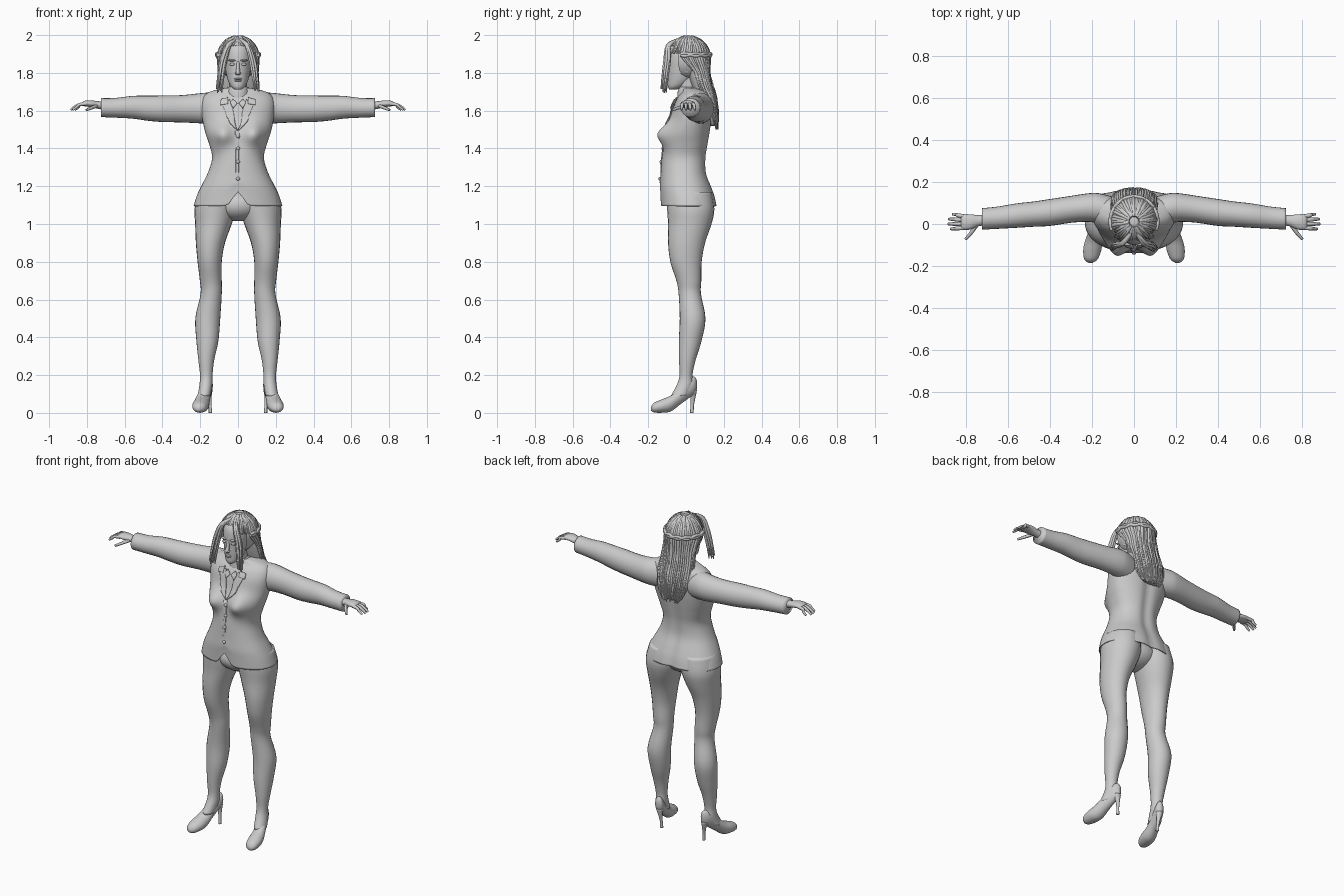
import bpy, bmesh, math, random
from mathutils import Vector

random.seed(4)
if "Cube" in bpy.data.objects:
    bpy.data.objects.remove(bpy.data.objects["Cube"])

grey = bpy.data.materials.new("plain grey")
grey.use_nodes = True
colour = (0.6, 0.6, 0.6, 1)
grey.diffuse_color = colour
grey.node_tree.nodes["Principled BSDF"].inputs["Base Color"].default_value = colour


def finish(name, bm):
    """Turn a bmesh into a smooth shaded object."""
    bmesh.ops.recalc_face_normals(bm, faces=bm.faces[:])
    mesh = bpy.data.meshes.new(name)
    bm.to_mesh(mesh)
    bm.free()
    mesh.materials.append(grey)
    for face in mesh.polygons:
        face.use_smooth = True
    ob = bpy.data.objects.new(name, mesh)
    bpy.context.collection.objects.link(ob)
    return ob


def spline(rows, k=4):
    """Pass a smooth curve through rows of numbers."""
    out = []
    for i in range(len(rows) - 1):
        a, b, c, d = (rows[max(i - 1, 0)], rows[i], rows[i + 1],
                      rows[min(i + 2, len(rows) - 1)])
        for j in range(k):
            t = j / k
            out.append([q + (r - p) * t / 2 + (p - 2.5 * q + 2 * r - s / 2) * t * t
                        + (1.5 * (q - r) + (s - p) / 2) * t ** 3
                        for p, q, r, s in zip(a, b, c, d)])
    return out + [list(rows[-1])]


def loft(name, rows, plane="xy", side=1, sides=24, power=1, open_start=False, shape=None):
    """Skin rings given as centre x, y, z and two half widths in a plane."""
    bm = bmesh.new()
    u, v = ("xyz".index(c) for c in plane)
    rings = []
    for x, y, z, hu, hv in spline(rows):
        ring = []
        for i in range(sides):
            a = math.tau * i / sides
            ca, sa = math.cos(a), math.sin(a)
            p = Vector((x, y, z))
            p[u] += max(hu, .001) * math.copysign(abs(ca) ** power, ca)
            p[v] += max(hv, .001) * math.copysign(abs(sa) ** power, sa)
            if shape:
                p = shape(p)
            p.x *= side
            ring.append(bm.verts.new(p))
        rings.append(ring)
    for r, s in zip(rings, rings[1:]):
        for i in range(sides):
            j = (i + 1) % sides
            bm.faces.new((r[i], r[j], s[j], s[i]))
    if not open_start:
        bm.faces.new(rings[0])
    bm.faces.new(rings[-1])
    return finish(name, bm)


def ellipsoid(name, centre, size, cut=None):
    bm = bmesh.new()
    bmesh.ops.create_uvsphere(bm, u_segments=24, v_segments=16, radius=1)
    for v in bm.verts:
        v.co = Vector([c + s * q for c, s, q in zip(centre, size, v.co)])
    if cut:
        gone = [f for f in bm.faces if cut(f.calc_center_median())]
        bmesh.ops.delete(bm, geom=gone, context="FACES")
    return finish(name, bm)


def strands(name, paths, radius, taper=.35):
    """Round tapering tubes along smooth paths, as one mesh."""
    curve = bpy.data.curves.new(name, "CURVE")
    curve.dimensions = "3D"
    curve.bevel_depth = radius
    curve.bevel_resolution = 1
    curve.use_fill_caps = True
    for path in paths:
        pts = spline(path, 3)
        sp = curve.splines.new("POLY")
        sp.points.add(len(pts) - 1)
        for i, (sp_pt, p) in enumerate(zip(sp.points, pts)):
            sp_pt.co = (*p, 1)
            sp_pt.radius = 1 - (1 - taper) * (i / (len(pts) - 1)) ** 2
    temp = bpy.data.objects.new(name, curve)
    bpy.context.collection.objects.link(temp)
    bpy.context.view_layer.update()
    bm = bmesh.new()
    mesh = bpy.data.meshes.new_from_object(temp.evaluated_get(bpy.context.evaluated_depsgraph_get()))
    bm.from_mesh(mesh)
    bpy.data.objects.remove(temp)
    return finish(name, bm)


def plate(name, outline, side, target, lift=.004):
    """A thin cloth panel laid onto the jacket."""
    bm = bmesh.new()
    bm.faces.new([bm.verts.new((side * x, -.13, z)) for x, z in outline])
    bmesh.ops.subdivide_edges(bm, edges=bm.edges[:], cuts=7, use_grid_fill=True)
    ob = finish(name, bm)
    wrap = ob.modifiers.new("wrap", "SHRINKWRAP")
    wrap.target = target
    wrap.wrap_mode = "ABOVE_SURFACE"
    wrap.offset = lift
    thick = ob.modifiers.new("thickness", "SOLIDIFY")
    thick.thickness = .006
    thick.offset = 0


# Jacket body with bust and a rounded front hem
def jacket_shape(p):
    if p.y < 0:
        bump = math.exp(-((abs(p.x) - .085) / .052) ** 2 - ((p.z - 1.475) / .06) ** 2)
        p.y -= .05 * bump
        if p.z < 1.25:
            p.z += .075 * math.exp(-(p.x / .035) ** 2) * (1.25 - p.z) / .155
    else:
        p.y -= .012 * math.exp(-(p.x / .03) ** 2) * (p.z < 1.68)
    return p


jacket = loft("jacket", [
    (0, .015, 1.095, .235, .15), (0, .008, 1.15, .218, .145), (0, -.002, 1.2, .195, .137),
    (0, -.012, 1.27, .16, .122), (0, -.01, 1.35, .137, .118), (0, 0, 1.42, .152, .118),
    (0, .008, 1.48, .172, .12), (0, .025, 1.55, .188, .112), (0, .035, 1.62, .195, .105),
    (0, .045, 1.67, .185, .09), (0, .05, 1.7, .15, .07), (0, .035, 1.72, .07, .055)],
    sides=72, power=.9, open_start=True, shape=jacket_shape)
hem = jacket.modifiers.new("thickness", "SOLIDIFY")
hem.thickness = .006

# Front edge and buttons
plate("jacket_front_edge", [(-.012, 1.17), (.004, 1.17), (.004, 1.5), (-.012, 1.5)], 1, jacket, .001)
for z, y in ((1.465, -.122), (1.4, -.122), (1.33, -.132), (1.24, -.138)):
    ellipsoid("button", (0, y, z), (.01, .008, .01))

# Neck, shirt collar and pelvis
loft("neck", [(0, .03, 1.62, .06, .055), (0, .015, 1.7, .05, .05), (0, 0, 1.78, .048, .05)])
loft("shirt_collar", [(0, .025, 1.66, .07, .072), (0, .02, 1.7, .061, .064), (0, .02, 1.725, .055, .057)])
ellipsoid("pelvis", (0, .01, 1.1), (.13, .11, .085))

for s, label in ((1, "left_"), (-1, "right_")):
    plate(label + "lapel", [(0, 1.5), (.07, 1.6), (.1, 1.665), (.05, 1.7)], s, jacket)
    plate(label + "collar_notch", [(.06, 1.66), (.11, 1.655), (.11, 1.7), (.06, 1.72)], s, jacket, .007)
    plate(label + "shirt_point", [(.004, 1.665), (.028, 1.625), (.045, 1.67), (.03, 1.7)], s, jacket, .009)

    # Sleeve
    loft(label + "sleeve", [
        (.1, .06, 1.61, .07, .085), (.17, .075, 1.613, .072, .082), (.22, .078, 1.612, .068, .078),
        (.3, .07, 1.61, .064, .072), (.4, .055, 1.61, .064, .07), (.48, .047, 1.613, .06, .066),
        (.56, .04, 1.618, .058, .06), (.65, .03, 1.615, .053, .052), (.725, .024, 1.616, .051, .05)],
        "yz", s)

    # Hand
    loft(label + "palm", [
        (.7, .018, 1.625, .026, .024), (.74, .016, 1.63, .026, .02), (.78, .01, 1.637, .036, .018),
        (.81, .009, 1.638, .037, .015), (.825, .009, 1.635, .032, .009)], "yz", s, 16)
    fingers = [[(s * .805, y, 1.636), (s * .84, y * 1.15, 1.632), (s * (tip - .02), y * 1.25, 1.619),
                (s * tip, y * 1.3, 1.604)]
               for y, tip in ((.036, .865), (.018, .884), (0, .886), (-.018, .875))]
    thumb = [(s * .75, -.005, 1.625), (s * .775, -.04, 1.615), (s * .803, -.073, 1.603)]
    strands(label + "fingers", fingers + [thumb], .01, .6)

    # Leg
    loft(label + "leg", [
        (.11, .015, 1.17, .1, .12), (.12, .025, 1.08, .11, .125), (.13, .02, 1.0, .097, .115),
        (.146, .003, .9, .077, .098), (.15, 0, .8, .064, .083), (.144, .015, .7, .058, .066),
        (.142, .02, .63, .056, .059), (.16, .035, .5, .066, .068), (.162, .022, .38, .058, .06),
        (.168, .007, .28, .042, .044), (.168, 0, .2, .033, .034), (.17, -.006, .15, .034, .042),
        (.18, -.035, .09, .034, .045)], "xy", s)

    # High heeled shoe
    loft(label + "shoe", [
        (.207, -.185, .022, .01, .01), (.205, -.168, .028, .032, .026), (.199, -.125, .037, .043, .036),
        (.192, -.08, .05, .041, .042), (.18, -.03, .088, .034, .043), (.166, .02, .132, .03, .05),
        (.158, .045, .147, .024, .045), (.156, .058, .148, .008, .022)], "xz", s)
    loft(label + "heel", [
        (.157, .038, .12, .022, .02), (.152, .037, .08, .012, .013), (.148, .033, .04, .008, .009),
        (.146, .031, 0, .009, .01)], "xy", s, 12)

    # Facial features
    ellipsoid(label + "eye", (s * .03, -.091, 1.845), (.015, .009, .007))
    ellipsoid(label + "brow", (s * .031, -.093, 1.866), (.022, .011, .005))
    ellipsoid(label + "nostril", (s * .009, -.107, 1.798), (.008, .01, .007))
    ellipsoid(label + "ear", (s * .074, .005, 1.83), (.012, .022, .034))

# Head
loft("head", [
    (0, -.068, 1.712, .018, .02), (0, -.052, 1.728, .038, .044), (0, -.03, 1.765, .055, .067),
    (0, -.015, 1.82, .067, .083), (0, -.005, 1.88, .074, .094), (0, 0, 1.935, .068, .086),
    (0, .005, 1.98, .035, .045)], sides=32)
loft("nose", [(0, -.092, 1.86, .008, .008), (0, -.1, 1.825, .009, .012), (0, -.11, 1.8, .012, .013),
              (0, -.104, 1.788, .009, .008)], sides=12)
ellipsoid("upper_lip", (0, -.098, 1.768), (.021, .009, .005))
ellipsoid("lower_lip", (0, -.095, 1.759), (.018, .01, .006))

# Hair base
centre, size = (0, .012, 1.875), (.104, .11, .113)
ellipsoid("hair_cap", centre, size, lambda p: p.y < -.035 and p.z < 1.945)
back_rows = [(0, .045, 1.9, .085, .07), (0, .06, 1.82, .1, .06), (0, .08, 1.74, .105, .055),
             (0, .11, 1.66, .108, .05), (0, .13, 1.58, .095, .04), (0, .148, 1.52, .06, .02)]
loft("hair_back", back_rows, sides=32)


def on_cap(azimuth, polar, grow=1):
    a, p = math.radians(azimuth), math.radians(polar)
    unit = (math.sin(p) * math.sin(a), math.sin(p) * math.cos(a), math.cos(p))
    return [c + r * grow * q for c, r, q in zip(centre, size, unit)]


# Long locks over the back and short locks over the forehead
locks = []
for step in range(-36, 37):
    azimuth = step * 5 + random.uniform(-2, 2)
    grow = random.uniform(.99, 1.04)
    if abs(azimuth) < 108:
        path = [on_cap(azimuth, p, grow) for p in (12, 35, 60, 85)]
        a = math.radians(azimuth)
        for x, y, z, hx, hy in back_rows[1:]:
            path.append((math.sin(a) * hx * grow, y + math.cos(a) * hy * grow,
                         z + random.uniform(-.02, .01)))
        if abs(azimuth) > 70:
            path = path[:-2]
    else:
        path = [on_cap(azimuth, p, grow) for p in (12, 30, 45, 54 if abs(azimuth) > 150 else 75)]
    locks.append(path)
strands("hair_locks", locks, .0095)

# Loose locks framing the face
fringe = []
for s in (1, -1):
    for i in range(9):
        dx, dy, dz = (random.uniform(-.014, .014) for _ in range(3))
        fringe.append([(s * .015, -.045, 1.975), (s * (.05 + dx / 2), -.092 + dy / 2, 1.945),
                       (s * (.078 + dx), -.1 + dy, 1.86), (s * (.092 + dx), -.112 + dy, 1.77),
                       (s * (.1 + dx), -.118 + dy, 1.705 + dz)])
strands("face_locks", fringe, .009)

# Twisted band around the back of the head
band = [[[c + (wave * math.sin(az / 9 + turn)) * (k == 2) for k, c in enumerate(on_cap(az, 80, 1.1))]
         for az in range(-110, 111, 10)] for wave, turn in ((.007, 0), (.007, math.pi))]
strands("hair_band", band, .009, 1)
